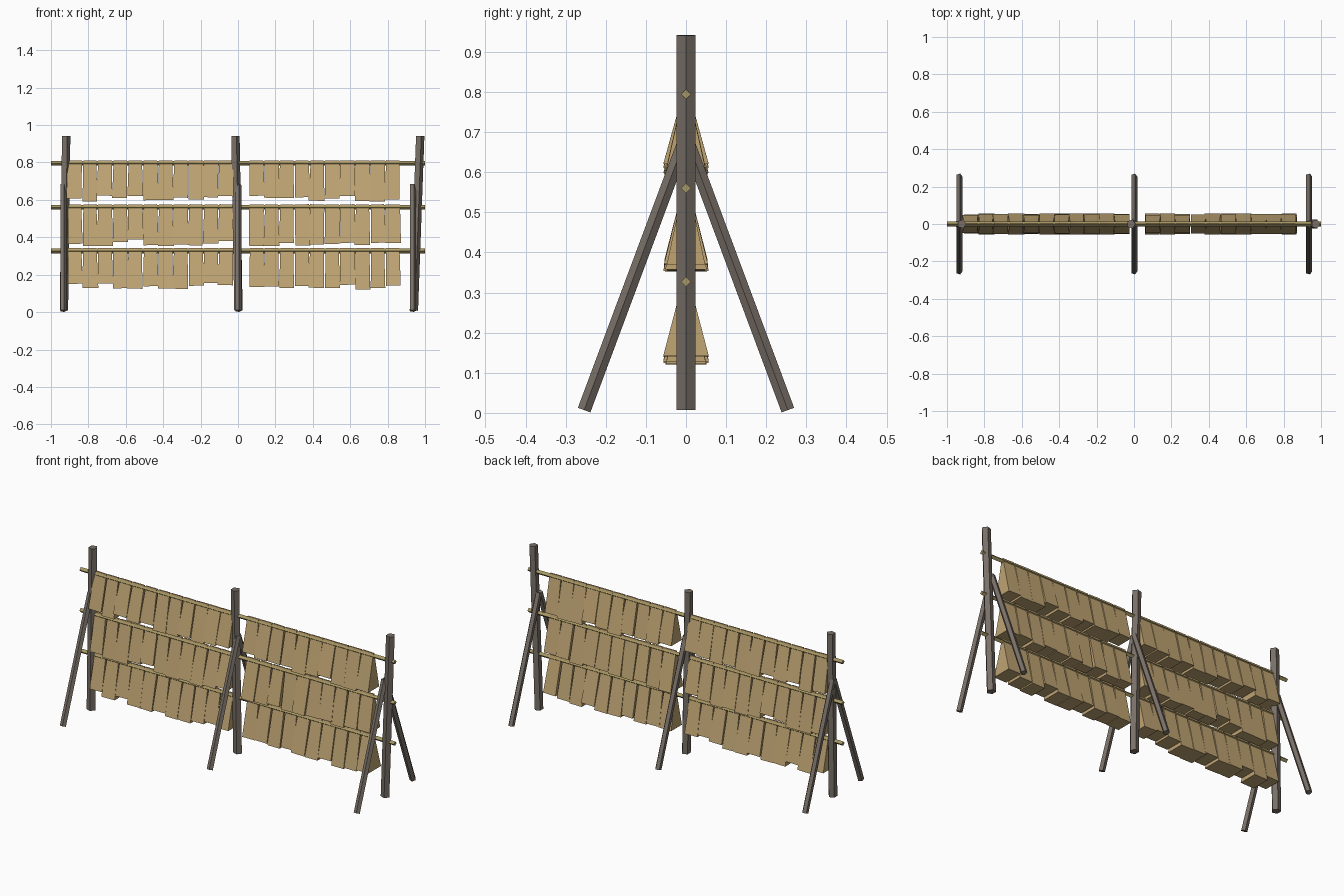
import bpy, bmesh, random
from math import pi, cos, sin
from mathutils import Vector, Matrix

if "Cube" in bpy.data.objects:
    bpy.data.objects.remove(bpy.data.objects["Cube"])

random.seed(4)

def material(name, rgb):
    m = bpy.data.materials.new(name)
    m.diffuse_color = (*rgb, 1)
    m.use_nodes = True
    m.node_tree.nodes["Principled BSDF"].inputs["Base Color"].default_value = m.diffuse_color
    return m

wood = material("weathered_wood", (0.19, 0.16, 0.135))
pole = material("pole_wood", (0.38, 0.31, 0.12))
hay = material("hay", (0.52, 0.37, 0.17))

def finish(name, bm, mat):
    bmesh.ops.recalc_face_normals(bm, faces=bm.faces)
    me = bpy.data.meshes.new(name)
    bm.to_mesh(me)
    bm.free()
    me.materials.append(mat)
    ob = bpy.data.objects.new(name, me)
    bpy.context.collection.objects.link(ob)
    return ob

def loft(bm, rings):
    """Closed solid through a list of equal-length point rings."""
    vs = [[bm.verts.new(p) for p in r] for r in rings]
    n = len(vs[0])
    for a, b in zip(vs, vs[1:]):
        for i in range(n):
            bm.faces.new((a[i], a[(i + 1) % n], b[(i + 1) % n], b[i]))
    bm.faces.new(vs[0])
    bm.faces.new(vs[-1])

def beam(name, a, b, r, sides, u, mat):
    """Prism from a to b; first corner points towards u."""
    a, b = Vector(a), Vector(b)
    d = (b - a).normalized()
    u = Vector(u)
    u = (u - d * u.dot(d)).normalized()
    v = d.cross(u)
    bm = bmesh.new()
    loft(bm, [[p + r * (cos(2 * pi * i / sides) * u + sin(2 * pi * i / sides) * v)
               for i in range(sides)] for p in (a, b)])
    return finish(name, bm, mat)

# Leaning posts, each with a front and back brace
for side, x0, x1, bx in (("left", -0.933, -0.921, -0.935),
                         ("middle", 0.0, -0.016, 0.0),
                         ("right", 0.938, 0.972, 0.935)):
    beam(side + "_post", (x0, 0, 0.008), (x1, 0, 0.942), 0.0247, 5, (1, 0, 0), wood)
    for face, s in (("front", -1), ("back", 1)):
        beam(f"{side}_{face}_brace", (bx, s * 0.254, 0.007), (bx, s * 0.003, 0.68),
             0.0175, 5, (1, 0, 0), wood)

# Horizontal poles with hanging hay bundles
for row, z in (("lower", 0.327), ("centre", 0.56), ("upper", 0.795)):
    beam(row + "_pole", (-1, 0, z), (1, 0, z), 0.0125, 4, (0, 0, 1), pole)
    bm = bmesh.new()
    for k in range(22):
        if k == 11:      # gap at the middle post
            continue
        x = -0.873 + 0.081 * k
        wt = random.uniform(0.0345, 0.039)
        wb = random.uniform(0.039, 0.043)
        tb = random.uniform(0.047, 0.057)
        drop = random.uniform(0.17, 0.207)
        tilt = Matrix.Rotation(random.uniform(-0.025, 0.025), 3, 'Y')
        rings = []
        for w, t, dz in ((wt, 0.004, 0.016), (wb, tb, -drop)):
            rings.append([Vector((x, 0, z)) + tilt @ Vector((sx * w, sy * t, dz))
                          for sx, sy in ((-1, -1), (1, -1), (1, 1), (-1, 1))])
        loft(bm, rings)
    finish(row + "_hay_bundles", bm, hay)
